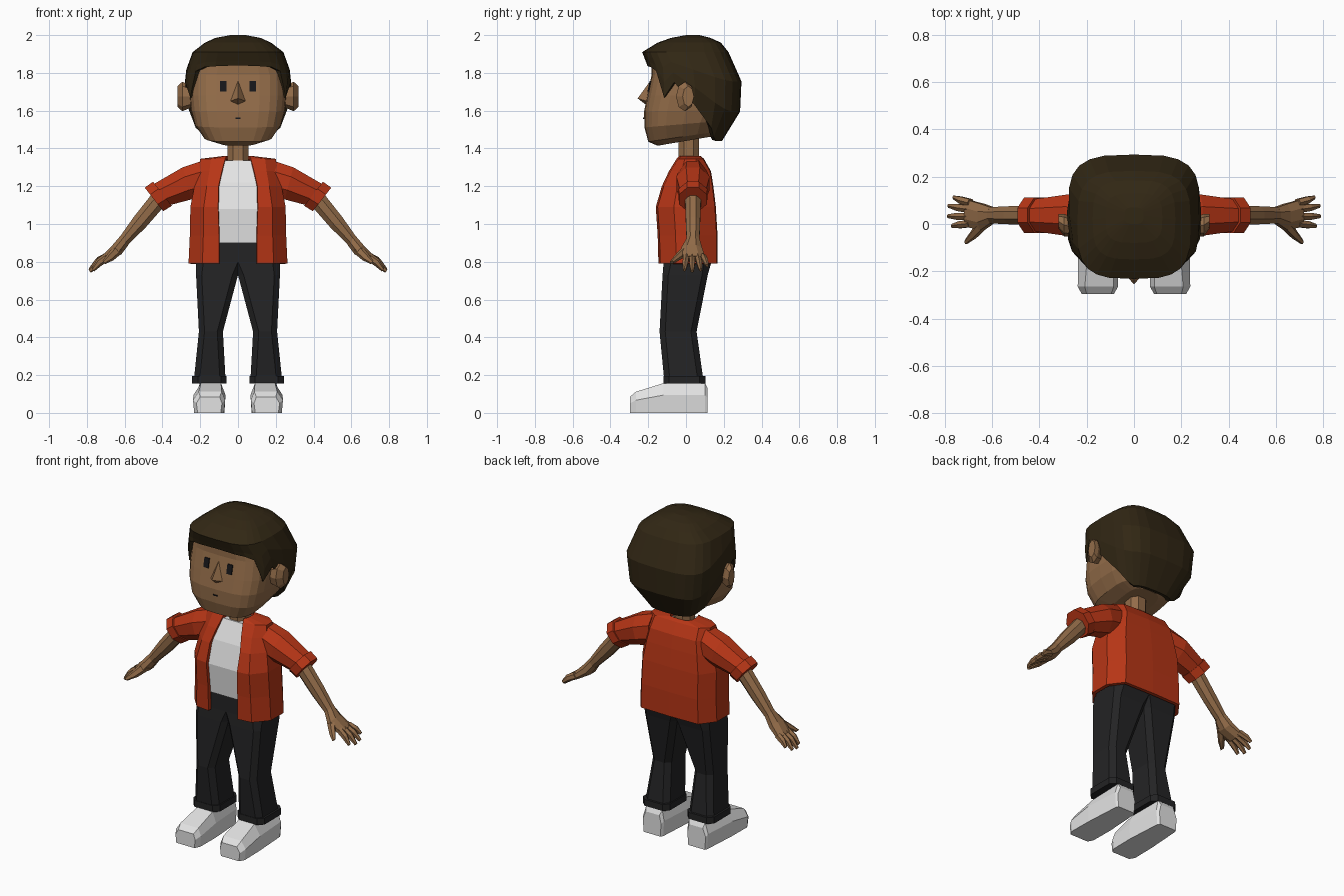
import bpy, bmesh, math
from mathutils import Vector
from mathutils.bvhtree import BVHTree

if "Cube" in bpy.data.objects:
    bpy.data.objects.remove(bpy.data.objects["Cube"])


def material(name, r, g, b):
    m = bpy.data.materials.new(name)
    m.diffuse_color = (r, g, b, 1)
    m.use_nodes = True
    m.node_tree.nodes["Principled BSDF"].inputs["Base Color"].default_value = m.diffuse_color
    return m


SKIN = material("brown_skin", 0.29, 0.15, 0.066)
HAIR = material("dark_brown_hair", 0.031, 0.020, 0.007)
RED = material("red_cloth", 0.47, 0.036, 0.008)
WHITE = material("white_cloth", 0.78, 0.78, 0.78)
SHOE = material("pale_grey_shoe", 0.76, 0.76, 0.76)
BLACK = material("black_cloth", 0.017, 0.017, 0.018)
EYE = material("eye_black", 0.008, 0.008, 0.01)


def add(name, bm, mat, mirror=False, thick=0):
    bmesh.ops.recalc_face_normals(bm, faces=bm.faces[:])
    me = bpy.data.meshes.new(name)
    bm.to_mesh(me)
    bm.free()
    me.materials.append(mat)
    ob = bpy.data.objects.new(name, me)
    bpy.context.collection.objects.link(ob)
    if mirror:
        md = ob.modifiers.new("mirror", 'MIRROR')
        md.merge_threshold = 0.001
    if thick:
        md = ob.modifiers.new("thickness", 'SOLIDIFY')
        md.thickness = thick
        md.offset = -1
    return ob


def skin_rings(rings, closed=True, caps=True):
    """Bridge equal-length point rings into one mesh."""
    bm = bmesh.new()
    rows = [[bm.verts.new(p) for p in r] for r in rings]
    n = len(rows[0])
    for a, b in zip(rows, rows[1:]):
        for i in range(n if closed else n - 1):
            j = (i + 1) % n
            bm.faces.new((a[i], a[j], b[j], b[i]))
    if closed and caps:
        bm.faces.new(rows[0])
        bm.faces.new(rows[-1])
    return bm


def block(x0, x1, y0, y1, z, c):
    """Horizontal rectangle with cut corners."""
    return [(x0 + c, y0, z), (x1 - c, y0, z), (x1, y0 + c, z), (x1, y1 - c, z),
            (x1 - c, y1, z), (x0 + c, y1, z), (x0, y1 - c, z), (x0, y0 + c, z)]


def limb(name, stations, mat, n=8):
    """Mirrored tube; station = x, y, z, half thickness, half depth, tilt in degrees."""
    rings = []
    for x, y, z, hn, hy, ang in stations:
        s, c = math.sin(math.radians(ang)), math.cos(math.radians(ang))
        ring = []
        for i in range(n):
            t = 2 * math.pi * (i + 0.5) / n
            k = 1 / math.cos(math.pi / n)
            u, v = hn * k * math.sin(t), hy * k * math.cos(t)
            ring.append((x + s * u, y + v, z + c * u))
        rings.append(ring)
    return add(name, skin_rings(rings), mat, mirror=True)


N = 24


def round_point(k, hw, yf, yb, z):
    """Point k of a rounded-square outline, k = 0 at the front."""
    t = 2 * math.pi * k / N
    sq = lambda v: math.copysign(abs(v) ** 0.6, v) if abs(v) > 1e-6 else 0
    return (hw * sq(math.sin(t)), (yf + yb) / 2 - (yb - yf) / 2 * sq(math.cos(t)), z)


# Head, with the jaw tilted up toward the back
rings = []
for z, hw, yf, yb in [(1.44, .10, -.15, .14), (1.465, .18, -.20, .16), (1.53, .23, -.22, .19),
                      (1.60, .25, -.222, .22), (1.68, .258, -.205, .24),
                      (1.79, .255, -.182, .24), (1.91, .20, -.18, .19)]:
    ring = []
    for k in range(N):
        x, y, _ = round_point(k, hw, yf, yb, z)
        ring.append((x, y, z + 0.17 * y * max(0, (1.62 - z) / 0.18)))
    rings.append(ring)
bm = skin_rings(rings)
bmesh.ops.recalc_face_normals(bm, faces=bm.faces[:])
face_tree = BVHTree.FromBMesh(bm)
add("head", bm, SKIN)


# Eyes and mouth, laid on the face
def plate(name, x, z, w, h, mat, mirror=False):
    bm = bmesh.new()
    vs = []
    for sx, sz in ((-1, -1), (1, -1), (1, 1), (-1, 1)):
        hit = face_tree.ray_cast(Vector((x + sx * w / 2, -1, z + sz * h / 2)), Vector((0, 1, 0)))[0]
        vs.append(bm.verts.new(hit + Vector((0, 0.002, 0))))
    out = bmesh.ops.extrude_face_region(bm, geom=[bm.faces.new(vs)])
    for v in out["geom"]:
        if isinstance(v, bmesh.types.BMVert):
            v.co.y -= 0.008
    add(name, bm, mat, mirror)


plate("eyes", .079, 1.73, .034, .056, EYE, True)
plate("mouth", 0, 1.56, .028, .006, EYE)

# Hair cap with a hairline that varies around the head
PROFILE = [(1.42, .15, -.16, .17), (1.50, .225, -.19, .255), (1.60, .265, -.20, .288),
           (1.74, .287, -.20, .297), (1.84, .27, -.205, .275), (1.91, .24, -.232, .225),
           (1.96, .175, -.15, .185), (1.985, .12, -.08, .13), (2.0, .04, .0, .07)]
HAIRLINE = [1.84, 1.835, 1.83, 1.81, 1.67, 1.75, 1.63, 1.51, 1.46, 1.44, 1.44, 1.44, 1.44]


def hair_point(k, z):
    for a, b in zip(PROFILE, PROFILE[1:]):
        if z <= b[0]:
            f = (z - a[0]) / (b[0] - a[0])
            return round_point(k, *[p + (q - p) * f for p, q in zip(a[1:], b[1:])], z)


low = [HAIRLINE[min(k, N - k)] for k in range(N)]
rings = [[hair_point(k, low[k] + (1.91 - low[k]) * f) for k in range(N)] for f in (0, .33, .67, 1)]
rings += [[hair_point(k, z) for k in range(N)] for z in (1.96, 1.985, 2.0)]
rings.insert(0, [(x * .84, .04 + (y - .04) * .84, z + .005) for x, y, z in rings[0]])
bm = skin_rings(rings, caps=False)
bmesh.ops.holes_fill(bm, edges=[e for e in bm.edges if e.is_boundary and e.verts[0].co.z > 1.99])
add("hair", bm, HAIR)

# Nose
bm = bmesh.new()
v = [bm.verts.new(p) for p in [(0, -.18, 1.77), (-.056, -.19, 1.645), (.056, -.19, 1.645),
                               (0, -.256, 1.665), (0, -.20, 1.622)]]
for f in ((0, 1, 3), (0, 3, 2), (3, 1, 4), (3, 4, 2), (0, 2, 4), (0, 4, 1)):
    bm.faces.new([v[i] for i in f])
add("nose", bm, SKIN)

# Ears
rings = []
for x, y, ry, rz in ((.24, -.015, .035, .055), (.295, -.005, .048, .078), (.32, .012, .03, .055)):
    rings.append([(x, y + ry * math.cos(i * math.pi / 4), 1.675 + rz * math.sin(i * math.pi / 4))
                  for i in range(8)])
add("ears", skin_rings(rings), SKIN, True)

# Neck
add("neck", skin_rings([block(-.056, .056, -.04, .07, z, .03) for z in (1.30, 1.50)]), SKIN)

# T-shirt
add("t_shirt", skin_rings([block(-w, w, f, b, z, .03) for z, w, f, b in (
    (.90, .20, -.128, .13), (1.08, .20, -.142, .13), (1.22, .18, -.105, .11),
    (1.335, .10, -.048, .075))]), WHITE)

# Open jacket: half outline from front opening to back seam
rings = []
for z, ox, hw, yf, yb in [(.79, .10, .262, -.146, .166), (.94, .10, .255, -.15, .167),
                          (1.09, .105, .252, -.16, .158), (1.20, .103, .23, -.128, .145),
                          (1.28, .085, .21, -.09, .132), (1.345, .068, .20, -.05, .095),
                          (1.36, .062, .075, -.035, .078)]:
    d = yb - yf
    rings.append([(ox, yf, z), (max(.72 * hw, ox + .005), yf + .01, z), (hw, yf + .3 * d, z),
                  (hw, yf + .7 * d, z), (.75 * hw, yb - .005, z), (0, yb, z)])
add("jacket", skin_rings(rings, closed=False), RED, True, .022)

# Sleeves with cuffs
limb("sleeve", [(.18, .035, 1.24, .098, .075, 0), (.27, .037, 1.215, .088, .088, 15),
                (.405, .037, 1.155, .07, .068, 38)], RED)
limb("sleeve_cuff", [(.40, .037, 1.16, .081, .076, 38), (.445, .037, 1.13, .079, .074, 38)], RED)

# Forearms and hands
limb("forearm", [(.42, .037, 1.13, .046, .042, 48), (.52, .037, 1.01, .042, .038, 48),
                 (.605, .037, .91, .03, .034, 46)], SKIN)
limb("palm", [(.60, .037, .915, .032, .034, 42), (.64, .03, .865, .034, .055, 42),
              (.705, .045, .815, .022, .058, 42)], SKIN)
for i, (y0, x1, y1, z1) in enumerate([(.09, .762, .112, .78), (.062, .783, .077, .757),
                                      (.032, .785, .033, .75), (.002, .768, -.008, .757)]):
    limb("finger_%d" % (i + 1), [(.69, y0, .828, .02, .015, 40),
                                 ((.69 + x1) / 2 + .006, (y0 + y1) / 2, (.828 + z1) / 2 + .004, .018, .015, 40),
                                 (x1, y1, z1, .009, .008, 40)], SKIN, 6)
limb("thumb", [(.625, .015, .875, .026, .026, 42), (.675, -.04, .825, .02, .02, 42),
               (.71, -.075, .797, .01, .01, 42)], SKIN, 6)

# Trousers with turned-up cuffs
add("trousers", skin_rings([block(*r) for r in (
    (.065, .235, -.114, .094, .16, .03), (.08, .207, -.14, .056, .43, .03),
    (.0, .222, -.124, .115, .73, .03), (-.04, .223, -.118, .135, .80, .04),
    (-.04, .20, -.115, .12, .905, .04))]), BLACK, True)
add("trouser_cuff", skin_rings([block(.06, .243, -.12, .102, z, .03) for z in (.155, .195)]), BLACK, True)

# Shoes: cross-sections from heel to toe
rings = []
for y, x0, x1, h, c in [(.115, .09, .215, .13, .02), (.10, .08, .222, .158, .02),
                        (-.12, .066, .236, .157, .04), (-.265, .068, .238, .112, .03),
                        (-.297, .085, .22, .085, .02)]:
    rings.append([(x0 + .006, y, 0), (x1 - .006, y, 0), (x1, y, h * .6), (x1 - c, y, h),
                  (x0 + c * .6, y, h), (x0, y, h * .6)])
add("shoe", skin_rings(rings), SHOE, True)
